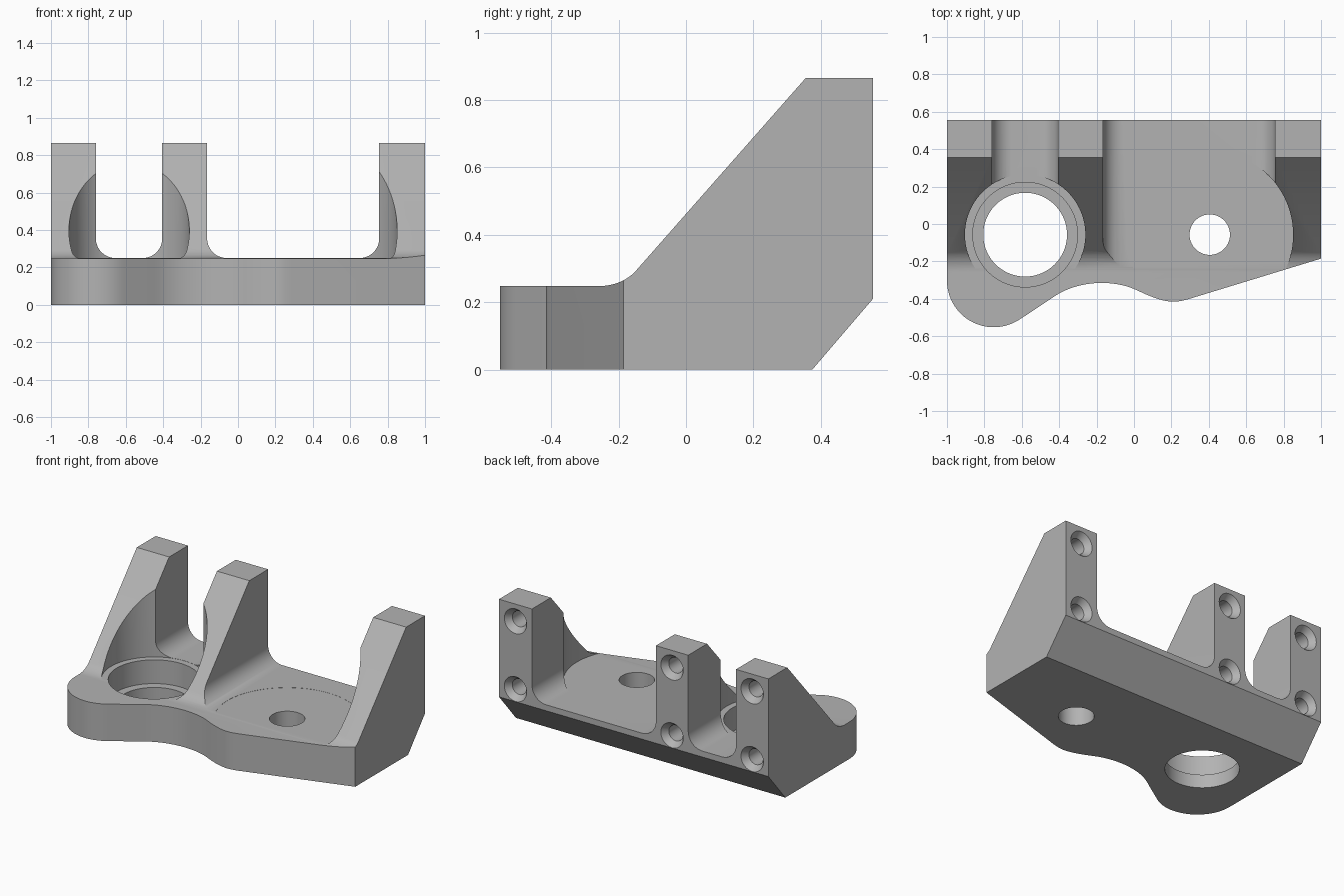
import bpy, bmesh, math
from mathutils import Vector

if "Cube" in bpy.data.objects:
    bpy.data.objects.remove(bpy.data.objects["Cube"])

FLOOR, TOP, BACK = 0.248, 0.865, 0.555

grey = bpy.data.materials.new("machined grey")
grey.use_nodes = True
colour = (0.45, 0.45, 0.45, 1)
grey.diffuse_color = colour
grey.node_tree.nodes["Principled BSDF"].inputs["Base Color"].default_value = colour


def arc(cx, cy, r, start, end, n=16):
    angles = [math.radians(start + (end - start) * i / n) for i in range(n + 1)]
    return [(cx + r * math.cos(a), cy + r * math.sin(a)) for a in angles]


def prism(name, points, place, low, high):
    """Extrude a 2D outline; place(u, v, w) maps it into space."""
    bm = bmesh.new()
    verts = [bm.verts.new(place(u, v, low)) for u, v in points]
    face = bm.faces.new(verts)
    grown = bmesh.ops.extrude_face_region(bm, geom=[face])["geom"]
    step = Vector(place(0, 0, high)) - Vector(place(0, 0, low))
    bmesh.ops.translate(bm, vec=step, verts=[g for g in grown if isinstance(g, bmesh.types.BMVert)])
    bmesh.ops.recalc_face_normals(bm, faces=bm.faces)
    mesh = bpy.data.meshes.new(name)
    bm.to_mesh(mesh)
    bm.free()
    ob = bpy.data.objects.new(name, mesh)
    bpy.context.collection.objects.link(ob)
    mesh.materials.append(grey)
    return ob


def along_x(u, v, w): return (w, u, v)
def along_y(u, v, w): return (u, w, v)
def along_z(u, v, w): return (u, v, w)


def combine(body, tool, operation="DIFFERENCE"):
    mod = body.modifiers.new("cut", "BOOLEAN")
    mod.operation, mod.object, mod.solver = operation, tool, "EXACT"
    bpy.context.view_layer.objects.active = body
    bpy.ops.object.modifier_apply(modifier=mod.name)
    bpy.data.objects.remove(tool)


def drill(body, x, y, r, low, high):
    combine(body, prism("drill", arc(x, y, r, 0, 360, 96)[:-1], along_z, low, high))


def smooth_path(pts, n=8):
    """Catmull-Rom curve through the inner points."""
    out = []
    for a, b, c, d in zip(pts, pts[1:], pts[2:], pts[3:]):
        a, b, c, d = map(Vector, (a, b, c, d))
        for i in range(n):
            t = i / n
            p = b + (c - a) * t / 2 + (2 * a - 5 * b + 4 * c - d) * t**2 / 2 + (3 * b - a - 3 * c + d) * t**3 / 2
            out.append(tuple(p))
    return out


# Side profile: flat toe, blended slope, chamfered heel
blend = arc(-0.255, FLOOR + 0.15, 0.15, -48, -90, 10)
side = [(-0.7, 0), (0.375, 0), (BACK, 0.21), (BACK, TOP), (0.355, TOP)] + blend + [(-0.7, FLOOR)]
bracket = prism("bracket", side, along_x, -1.1, 1.1)

# Plan outline: round lobe, wavy front edge, slanted right edge
lobe = arc(-0.75, -0.302, 0.25, 180, 300, 24)
wave = smooth_path([lobe[-3], lobe[-1], (-0.5, -0.437), (-0.39, -0.366), (-0.285, -0.328),
                    (-0.165, -0.315), (-0.04, -0.333), (0.08, -0.383), (0.155, -0.408),
                    (0.22, -0.415), (0.29, -0.402), (0.4, -0.367)])
plan = [(-1, 0.7)] + lobe + wave[1:] + [(0.29, -0.402), (1, -0.185), (1, 0.7)]
combine(bracket, prism("outline", plan, along_z, -0.1, 1), "INTERSECT")

# Slots between the three ribs, with rounded floors
for x0, x1 in ((-0.76, -0.405), (-0.165, 0.755)):
    r, z = 0.105, FLOOR + 0.002
    slot = [(x0, 1)] + arc(x0 + r, z + r, r, 180, 270) + arc(x1 - r, z + r, r, 270, 360) + [(x1, 1)]
    combine(bracket, prism("slot", slot, along_y, -0.8, 0.8))

# Stepped bore and plain hole, each with clearance cut into the ribs
BORE, HOLE = (-0.582, -0.057), (0.405, -0.057)
drill(bracket, *BORE, 0.322, FLOOR + 0.001, 1)
drill(bracket, *BORE, 0.28, 0.09, 1)
drill(bracket, *BORE, 0.224, -0.1, 1)
drill(bracket, *HOLE, 0.446, FLOOR + 0.001, 1)
drill(bracket, *HOLE, 0.108, -0.1, 1)

# Countersunk blind screw holes in the back of each rib
screw = [(0, 0.2), (0.052, 0.2), (0.052, 0.04), (0.083, 0), (0.083, -0.05), (0, -0.05)]
for x in (-0.88, -0.285, 0.877):
    for z in (0.75, 0.295):
        bm = bmesh.new()
        verts = [bm.verts.new((x + r, BACK - d, z)) for r, d in screw]
        edges = [bm.edges.new(pair) for pair in zip(verts, verts[1:])]
        bmesh.ops.spin(bm, geom=verts + edges, cent=(x, 0, z), axis=(0, 1, 0),
                       angle=math.tau, steps=40, use_duplicate=False)
        bmesh.ops.remove_doubles(bm, verts=bm.verts, dist=0.0005)
        bmesh.ops.recalc_face_normals(bm, faces=bm.faces)
        mesh = bpy.data.meshes.new("screw_hole")
        bm.to_mesh(mesh)
        bm.free()
        mesh.materials.append(grey)
        tool = bpy.data.objects.new("screw_hole", mesh)
        bpy.context.collection.objects.link(tool)
        combine(bracket, tool)

bpy.ops.object.select_all(action="DESELECT")
bracket.select_set(True)
bpy.context.view_layer.objects.active = bracket
bpy.ops.object.shade_smooth_by_angle(angle=math.radians(25))
